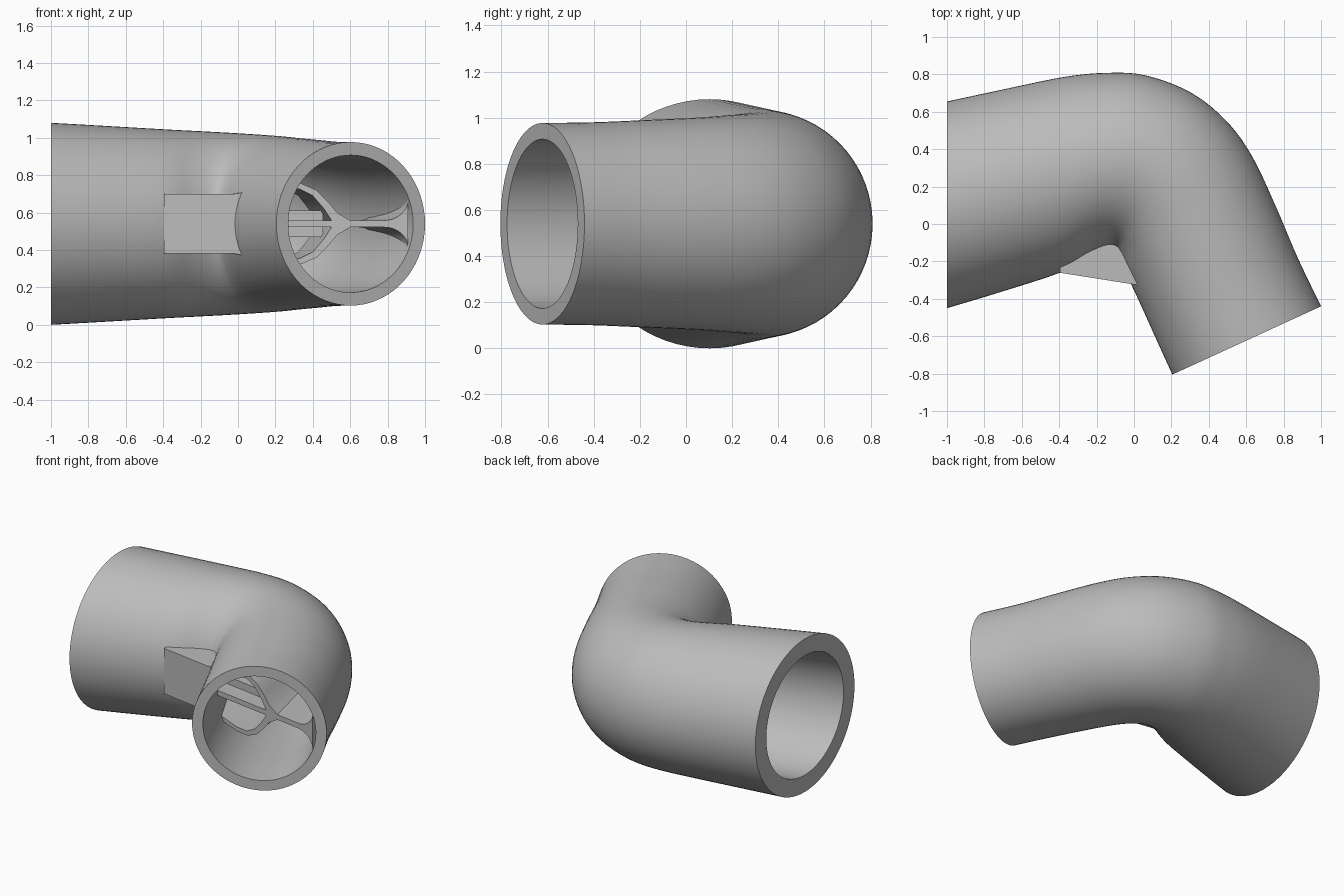
import bpy, bmesh, math
from mathutils import Vector

cube = bpy.data.objects.get("Cube")
if cube:
    bpy.data.objects.remove(cube, do_unlink=True)

ZC = 0.54      # height of the pipe axis
SEGS = 72

grey = bpy.data.materials.new("plain grey")
grey.use_nodes = True
grey.diffuse_color = (0.5, 0.5, 0.5, 1)
grey.node_tree.nodes["Principled BSDF"].inputs["Base Color"].default_value = (0.5, 0.5, 0.5, 1)


def finish(bm, name):
    bmesh.ops.recalc_face_normals(bm, faces=bm.faces)
    mesh = bpy.data.meshes.new(name)
    bm.to_mesh(mesh)
    bm.free()
    mesh.materials.append(grey)
    obj = bpy.data.objects.new(name, mesh)
    bpy.context.collection.objects.link(obj)
    bpy.ops.object.select_all(action='DESELECT')
    obj.select_set(True)
    bpy.context.view_layer.objects.active = obj
    bpy.ops.object.shade_smooth_by_angle(angle=math.radians(35))
    return obj


# Pipe sections: inside-of-bend x, y, outside-of-bend x, y, half height, wall
SECTIONS = [Vector(s) for s in (
    (-1, -.45, -1, .655, .54, .122),
    (-.75, -.375, -.72, .715, .525, .115),
    (-.4, -.262, -.38, .785, .505, .105),
    (-.25, -.18, -.15, .808, .495, .10),
    (-.16, -.14, .06, .795, .487, .095),
    (-.11, -.14, .3, .705, .478, .09),
    (-.08, -.18, .49, .555, .47, .085),
    (-.04, -.27, .63, .365, .46, .08),
    (.035, -.43, .76, .09, .45, .075),
    (.125, -.63, .875, -.18, .44, .072),
    (.205, -.805, 1, -.44, .437, .07))]


def smooth_path(pts, steps=5):
    """Catmull-Rom interpolation through the sections."""
    out = []
    for i in range(len(pts) - 1):
        a, b = pts[max(i - 1, 0)], pts[i]
        c, d = pts[i + 1], pts[min(i + 2, len(pts) - 1)]
        for k in range(steps):
            t = k / steps
            out.append(0.5 * (2 * b + (c - a) * t + (2 * a - 5 * b + 4 * c - d) * t ** 2
                              + (3 * b - a - 3 * c + d) * t ** 3))
    return out + [pts[-1]]


def ring(bm, sec, inset):
    ix, iy, ox, oy, half, wall = sec
    centre = Vector(((ix + ox) / 2, (iy + oy) / 2, ZC))
    across = Vector(((ox - ix) / 2, (oy - iy) / 2, 0))
    k = 1 - wall / across.length if inset else 1
    up = Vector((0, 0, half))
    return [bm.verts.new(centre + k * (across * math.cos(a) + up * math.sin(a)))
            for a in (2 * math.pi * n / SEGS for n in range(SEGS))]


# Hollow elbow: outer skin, bore and flat end rims
bm = bmesh.new()
path = smooth_path(SECTIONS)
rings = [ring(bm, s, False) for s in path] + [ring(bm, s, True) for s in reversed(path)]
for r, q in zip(rings, rings[1:] + rings[:1]):
    for n in range(SEGS):
        m = (n + 1) % SEGS
        bm.faces.new((r[n], r[m], q[m], q[n]))
finish(bm, "elbow_pipe")


def prism(name, outline, near=0.0, far=0.5):
    """Extrude an x, height outline back from the slanted front plane of the vane."""
    bm = bmesh.new()
    layers = []
    for depth in (near, far):
        layer = []
        for x, h in outline:
            squeeze = (x + 0.4) / 1.3 * 0.3 * depth      # follow the outer bend
            y = -0.26 - 0.158 * (x + 0.4) + depth
            layer.append(bm.verts.new((x - squeeze, y, ZC + h)))
        layers.append(layer)
    front, back = layers
    bm.faces.new(front)
    bm.faces.new(back[::-1])
    for n in range(len(outline)):
        m = (n + 1) % len(outline)
        bm.faces.new((front[n], front[m], back[m], back[n]))
    return finish(bm, name)


def mirrored(top):
    return top + [(x, -h) for x, h in reversed(top)]


# Block in the crook of the bend
prism("crook_block", mirrored([(-.395, .16), (.03, .16)]), 0, .3)

# Thin vane across the bore, flared where it meets the outer wall
flare = [(.78 + .13 * math.sin(a), .018 + .11 * (1 - math.cos(a)))
         for a in (n * math.pi / 16 for n in range(9))]
prism("centre_vane", mirrored([(0, .018)] + flare))
prism("vane_core", mirrored([(0, .07), (.48, .07)]), .12, .45)

# Curved arms spreading from the vane to the inside of the bend
arc = [(-.02, .16), (.1, .18), (.25, .215), (.34, .215), (.42, .18), (.48, .12), (.53, .06), (.6, .018)]
inner = [(.5, .018), (.46, .08), (.4, .15), (.33, .185), (.25, .185), (.1, .15), (-.02, .13)]
for side, sign in (("upper", 1), ("lower", -1)):
    prism(side + "_vane_arm", [(x, sign * h) for x, h in arc + inner], 0, .42)
